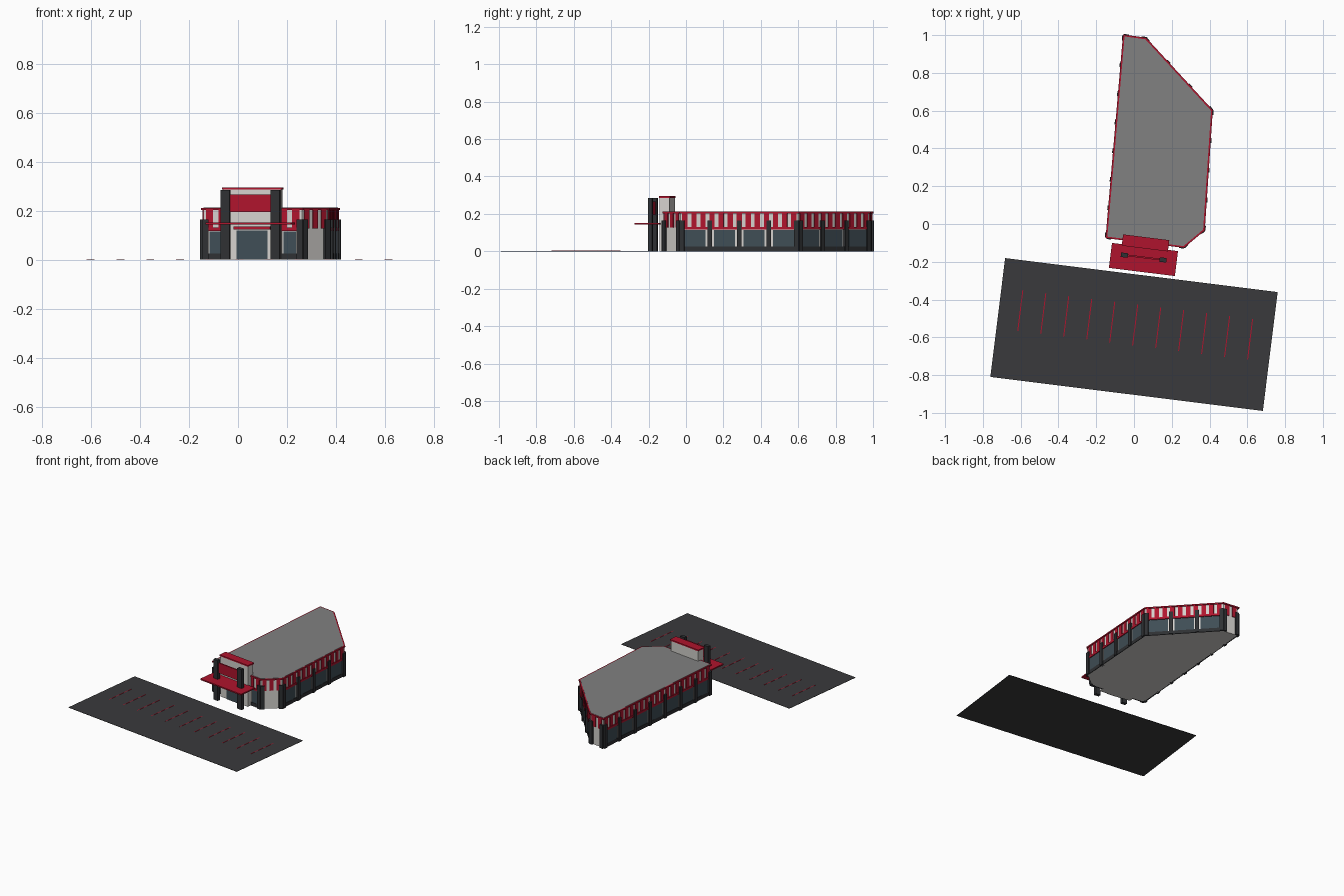
import bpy, bmesh, math
from mathutils import Vector, Matrix

if "Cube" in bpy.data.objects:
    bpy.data.objects.remove(bpy.data.objects["Cube"])

def mat(name, r, g, b):
    m = bpy.data.materials.new(name)
    m.diffuse_color = (r, g, b, 1)
    m.use_nodes = True
    m.node_tree.nodes["Principled BSDF"].inputs["Base Color"].default_value = m.diffuse_color
    return m

RED = mat("red", 0.43, 0.007, 0.026)
DARK = mat("charcoal", 0.028, 0.03, 0.033)
WHITE = mat("off_white", 0.66, 0.64, 0.61)
GLASS = mat("glass", 0.05, 0.075, 0.092)
ASPHALT = mat("asphalt", 0.042, 0.042, 0.045)
ROOF = mat("roof_grey", 0.22, 0.22, 0.22)

def finish(name, bm, material):
    bmesh.ops.recalc_face_normals(bm, faces=bm.faces)
    me = bpy.data.meshes.new(name)
    bm.to_mesh(me)
    bm.free()
    ob = bpy.data.objects.new(name, me)
    me.materials.append(material)
    bpy.context.collection.objects.link(ob)
    return ob

def box(bm, frame, u, n, z):
    """Box in a wall frame: u along the wall, n outward, z up (each a min/max pair)."""
    size = Matrix.Diagonal((u[1] - u[0], n[1] - n[0], z[1] - z[0], 1))
    mid = Matrix.Translation(((u[0] + u[1]) / 2, (n[0] + n[1]) / 2, (z[0] + z[1]) / 2))
    bmesh.ops.create_cube(bm, size=1, matrix=frame @ mid @ size)

def part(name, material, frame, *boxes):
    bm = bmesh.new()
    for b in boxes:
        box(bm, frame, *b)
    return finish(name, bm, material)

def wall_frame(a, b):
    d = (Vector(b) - Vector(a)).normalized()
    return Matrix(((d.x, d.y, 0, a[0]), (d.y, -d.x, 0, a[1]), (0, 0, 1, 0), (0, 0, 0, 1)))

def offset(poly, dist):
    out = []
    for i, p in enumerate(poly):
        p, q, r = Vector(poly[i - 1]), Vector(p), Vector(poly[(i + 1) % len(poly)])
        d1, d2 = (q - p).normalized(), (r - q).normalized()
        n1, n2 = Vector((d1.y, -d1.x)), Vector((d2.y, -d2.x))
        out.append(q + (n1 + n2) * dist / (1 + n1.dot(n2)))
    return out

def prism(name, poly, z0, z1, material):
    bm = bmesh.new()
    f = bm.faces.new([bm.verts.new((p[0], p[1], z0)) for p in poly])
    new = bmesh.ops.extrude_face_region(bm, geom=[f])["geom"]
    bmesh.ops.translate(bm, vec=(0, 0, z1 - z0),
                        verts=[v for v in new if isinstance(v, bmesh.types.BMVert)])
    return finish(name, bm, material)

# Building footprint, counter-clockwise from the front left corner
plan = [(-0.141, -0.067), (0.262, -0.117), (0.366, -0.03),
        (0.408, 0.60), (0.06, 0.978), (-0.05, 0.993)]
bays = [0, 0, 4, 3, 0, 7]

# Shell, red roof edge and grey roof deck
prism("building_walls", plan, 0, 0.203, WHITE)
prism("roof_edge", offset(plan, 0.009), 0.203, 0.212, RED)
prism("roof_deck", offset(plan, 0.0), 0.204, 0.2135, ROOF)

# Each wall: pilasters, windows, plinths, lintels and parapet stripes
pil, glass, plinth, red = (bmesh.new() for _ in range(4))
for i, a in enumerate(plan):
    b = plan[(i + 1) % 6]
    L = (Vector(b) - Vector(a)).length
    F = wall_frame(a, b)
    n = bays[i]
    step = L / max(n, 1)
    for k in range(max(n, 1) + 1):
        c = min(max(k * step, 0.009), L - 0.009)
        box(pil, F, (c - 0.0125, c + 0.0125), (-0.01, 0.013), (0, 0.165))
    spans = [(k * step + 0.022, (k + 1) * step - 0.022) for k in range(n)]
    if i == 0:
        spans = [(0.025, 0.08), (0.33, L - 0.025)]
    for s in spans:
        box(glass, F, s, (-0.005, 0.003), (0.025, 0.115))
        box(plinth, F, (s[0] - 0.012, s[1] + 0.012), (-0.005, 0.005), (0, 0.025))
        box(red, F, (s[0] - 0.012, s[1] + 0.012), (-0.005, 0.007), (0.117, 0.131))
    count = max(2, round(L / 0.05))
    for k in range(count):
        c = (k + 0.5) * L / count
        w = 0.29 * L / count
        box(red, F, (c - w, c + w), (-0.005, 0.005), (0.128, 0.204))
finish("wall_pilasters", pil, DARK)
finish("windows", glass, GLASS)
finish("wall_plinths", plinth, DARK)
finish("parapet_stripes", red, RED)

# Entrance tower on the front wall
F = wall_frame(plan[0], plan[1])
C = 0.2045
part("entrance_tower", WHITE, F, ((C - 0.118, C + 0.118), (-0.018, 0.034), (0, 0.286)))
part("tower_cap", RED, F, ((C - 0.123, C + 0.123), (-0.022, 0.038), (0.286, 0.295)))
part("entrance_columns", DARK, F,
     *[((C + s - 0.0185, C + s + 0.0185), (0.074, 0.098), (0, 0.285)) for s in (-0.103, 0.103)])
part("blank_sign_panel", RED, F, ((C - 0.09, C + 0.09), (0.081, 0.09), (0.195, 0.267)))
part("entrance_canopy", RED, F, ((C - 0.176, C + 0.176), (0.03, 0.163), (0.143, 0.152)))
part("entrance_door", GLASS, F, ((C - 0.063, C + 0.063), (0.03, 0.038), (0, 0.12)))
part("door_lintel", RED, F, ((C - 0.075, C + 0.075), (0.03, 0.041), (0.124, 0.136)))

# Parking lot with bay lines
lot = Matrix.Translation((0, -0.585, 0)) @ Matrix.Rotation(math.radians(-7.1), 4, 'Z')
part("parking_lot", ASPHALT, lot, ((-0.727, 0.727), (-0.317, 0.317), (0, 0.002)))
part("parking_lines", RED, lot,
     *[((k * 0.1226 - 0.0025, k * 0.1226 + 0.0025), (-0.058, 0.16), (0.001, 0.003))
       for k in range(-5, 6)])
